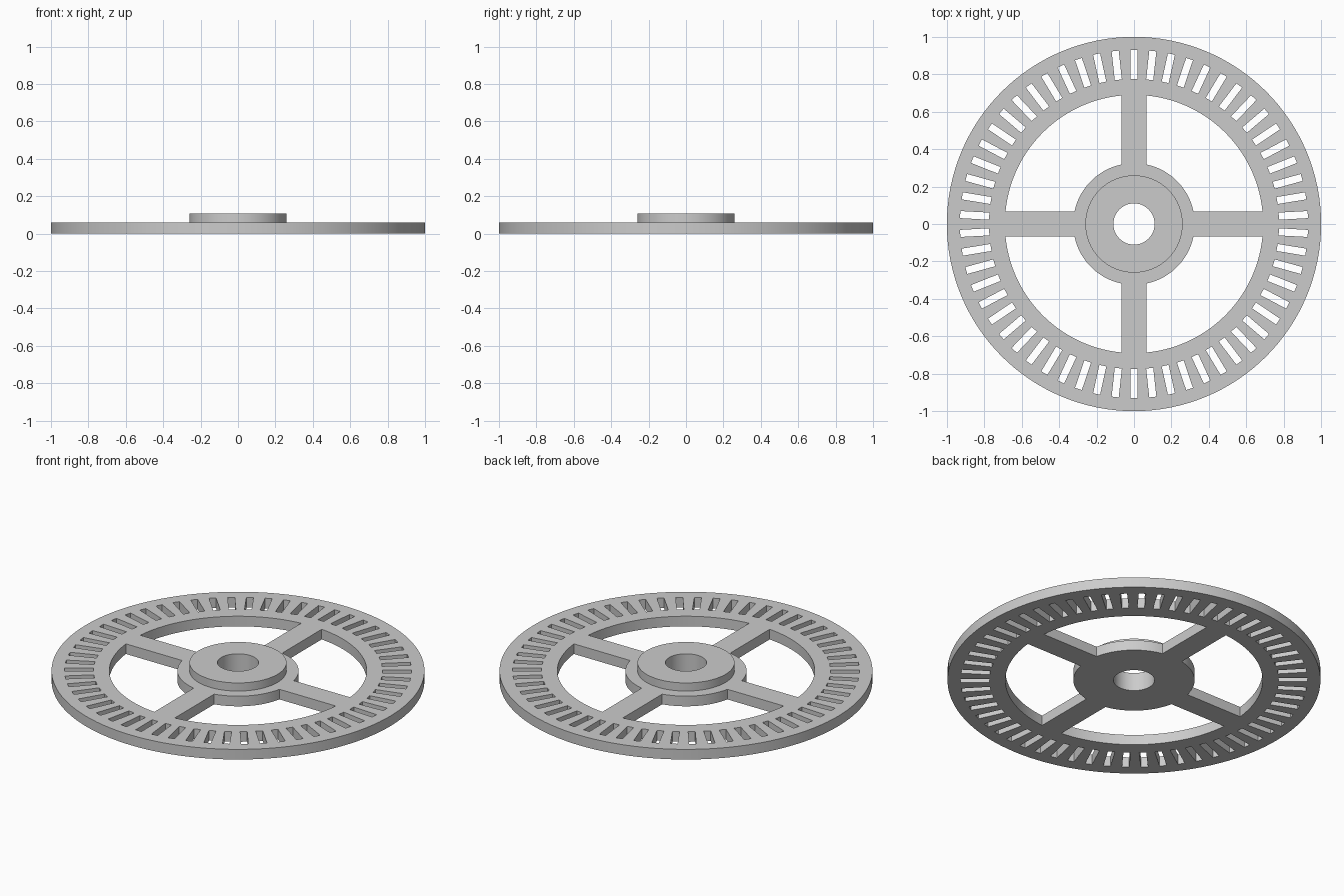
import bpy, bmesh
from math import sin, cos, asin, pi, tau, radians

cube = bpy.data.objects.get("Cube")
if cube:
    bpy.data.objects.remove(cube, do_unlink=True)

THICK, TOP = 0.06, 0.108
RIM_IN, HUB_R, BOSS_R, BORE_R = 0.69, 0.325, 0.26, 0.11
SPOKE_HALF = 0.067
SLOTS, SLOT_IN, SLOT_OUT, SLOT_HALF = 58, 0.775, 0.93, 0.019

grey = bpy.data.materials.new("plain grey")
grey.use_nodes = True
colour = (0.6, 0.6, 0.6, 1)
grey.diffuse_color = colour
grey.node_tree.nodes["Principled BSDF"].inputs["Base Color"].default_value = colour


def arc(r, a0, a1, n):
    return [(r * cos(a0 + (a1 - a0) * i / n), r * sin(a0 + (a1 - a0) * i / n))
            for i in range(n + 1)]


def circle(r, n=128):
    return arc(r, 0, tau, n)[:-1]


def turned(points, a):
    return [(x * cos(a) - y * sin(a), x * sin(a) + y * cos(a)) for x, y in points]


def prisms(name, outlines, z0, z1):
    """One object holding an upright prism for each outline."""
    bm = bmesh.new()
    for outline in outlines:
        low = [bm.verts.new((x, y, z0)) for x, y in outline]
        high = [bm.verts.new((x, y, z1)) for x, y in outline]
        bm.faces.new(low[::-1])
        bm.faces.new(high)
        for i in range(len(low)):
            j = (i + 1) % len(low)
            bm.faces.new((low[i], low[j], high[j], high[i]))
    mesh = bpy.data.meshes.new(name)
    bm.to_mesh(mesh)
    bm.free()
    obj = bpy.data.objects.new(name, mesh)
    bpy.context.collection.objects.link(obj)
    mesh.materials.append(grey)
    return obj


def cut_and_smooth(obj, outlines):
    cutter = prisms(obj.name + "_cutter", outlines, -0.1, 0.2)
    cutter.hide_render = True
    mod = obj.modifiers.new("openings", 'BOOLEAN')
    mod.operation, mod.solver, mod.object = 'DIFFERENCE', 'EXACT', cutter
    bpy.ops.object.select_all(action='DESELECT')
    bpy.context.view_layer.objects.active = obj
    obj.select_set(True)
    bpy.ops.object.modifier_apply(modifier=mod.name)
    bpy.data.objects.remove(cutter, do_unlink=True)
    bpy.ops.object.shade_smooth_by_angle(angle=radians(30))


# Window between two spokes: rim arc out, hub arc back
rim_a, hub_a = asin(SPOKE_HALF / RIM_IN), asin(SPOKE_HALF / HUB_R)
window = (arc(RIM_IN, rim_a, pi / 2 - rim_a, 28)
          + arc(HUB_R, pi / 2 - hub_a, hub_a, 22))
windows = [turned(window, k * pi / 2) for k in range(4)]

# Radial slots around the rim, one on the +y axis
slot = [(SLOT_IN, -SLOT_HALF), (SLOT_OUT, -SLOT_HALF),
        (SLOT_OUT, SLOT_HALF), (SLOT_IN, SLOT_HALF)]
slots = [turned(slot, pi / 2 + k * tau / SLOTS) for k in range(SLOTS)]

# Spoked wheel plate and the raised boss around the bore
wheel = prisms("spoked_wheel", [circle(1)], 0, THICK)
cut_and_smooth(wheel, windows + slots + [circle(BORE_R)])

boss = prisms("hub_boss", [circle(BOSS_R)], THICK, TOP)
cut_and_smooth(boss, [circle(BORE_R)])
